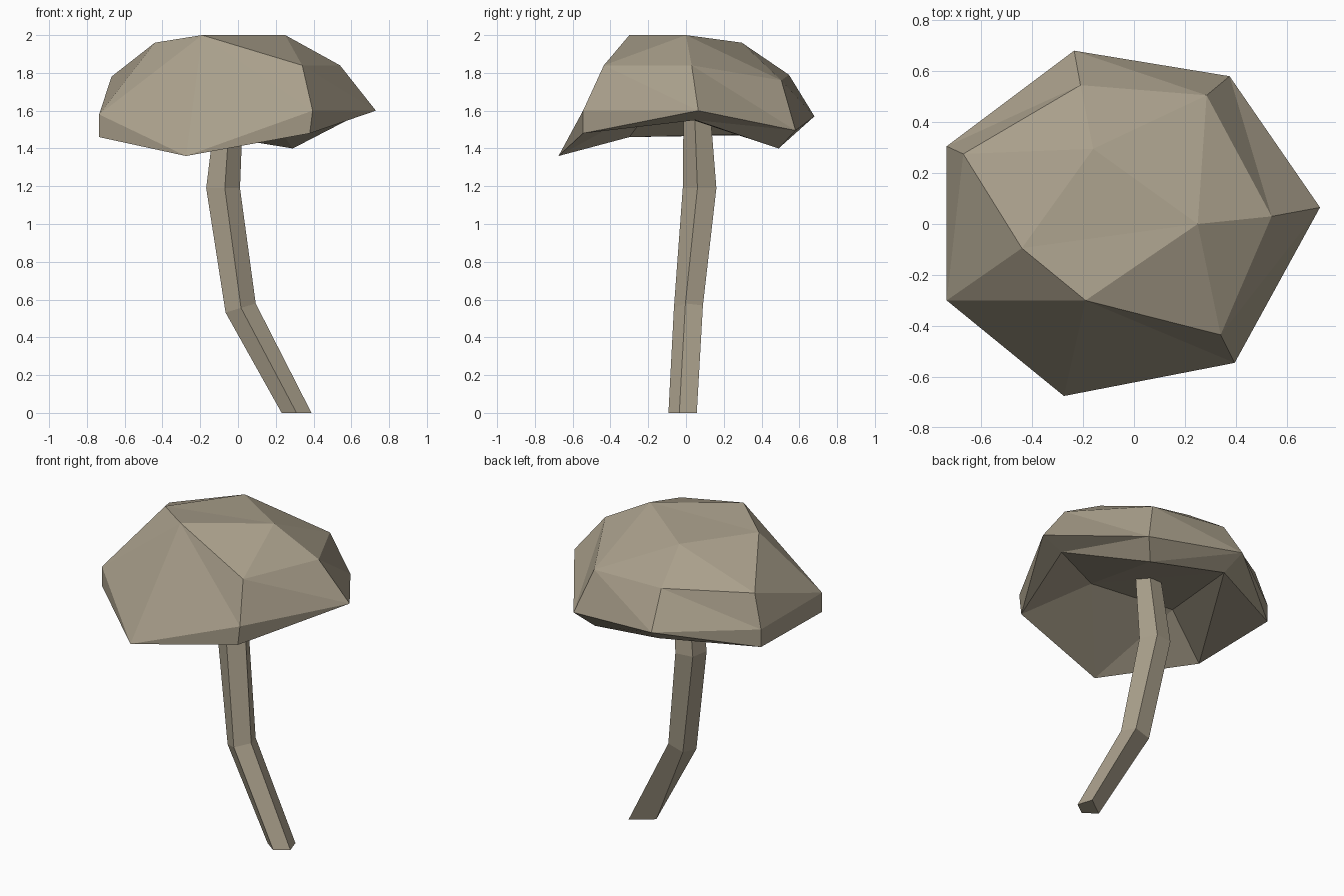
import bpy, bmesh, math

if "Cube" in bpy.data.objects:
    bpy.data.objects.remove(bpy.data.objects["Cube"])

mat = bpy.data.materials.new("mushroom tan")
mat.diffuse_color = (0.40, 0.35, 0.26, 1)
mat.use_nodes = True
mat.node_tree.nodes["Principled BSDF"].inputs["Base Color"].default_value = mat.diffuse_color


def finish(name, bm):
    """Weld, orient and add as a flat shaded object."""
    bmesh.ops.remove_doubles(bm, verts=bm.verts, dist=0.001)
    bmesh.ops.recalc_face_normals(bm, faces=bm.faces)
    me = bpy.data.meshes.new(name)
    bm.to_mesh(me)
    bm.free()
    me.materials.append(mat)
    ob = bpy.data.objects.new(name, me)
    bpy.context.collection.objects.link(ob)


# Cap: irregular seven-sided rings, clockwise from the back
shoulder = [(-.21, .545, 1.79), (.285, .505, 1.76), (.54, .03, 1.84), (.34, -.435, 1.84),
            (-.19, -.30, 2), (-.44, -.095, 1.96), (-.67, .275, 1.78)]
rim = [(-.235, .68, 1.57), (.375, .58, 1.495), (.73, .065, 1.60), (.395, -.545, 1.60),
       (-.275, -.675, 1.36), (-.735, -.30, 1.58), (-.735, .305, 1.58)]
lip = [(-.20, .56, 1.48), (.29, .49, 1.40), (.58, .05, 1.55), (.38, -.545, 1.48),
       (-.275, -.675, 1.36), (-.735, -.30, 1.46), (-.735, .305, 1.47)]

bm = bmesh.new()
U, O, L = ([bm.verts.new(p) for p in ring] for ring in (shoulder, rim, lip))
O[4] = L[4]                                   # front point has no lip thickness
H = bm.verts.new((-.16, .295, 1.96))
I = bm.verts.new((.25, 0, 2))
P, Q = (bm.verts.new(p) for p in ((.12, -.235, 1.64), (-.425, -.165, 1.64)))


def face(*vs):
    vs = list(dict.fromkeys(vs))
    if len(vs) > 2:
        bm.faces.new(vs)


for i in range(7):
    j = (i + 1) % 7
    # side wall
    if i == 4:
        face(O[i], O[j], U[i])
        face(O[j], U[j], U[i])
    else:
        face(O[i], O[j], U[j])
        face(O[i], U[j], U[i])
    # lip edge
    if i == 6:
        face(O[i], L[i], O[j])
        face(L[i], L[j], O[j])
    else:
        face(O[i], L[i], L[j])
        face(O[i], L[j], O[j])
# hollow underside
for i in range(4):
    face(L[i], L[i + 1], P)
face(L[4], Q, P)
face(L[4], L[5], Q)
face(L[5], L[0], Q)
face(L[5], L[6], L[0])
face(L[0], P, Q)
# crown
for i in (0, 5, 6):
    face(H, U[i], U[(i + 1) % 7])
for i in (1, 2, 3, 4):
    face(I, U[i], U[i + 1])
face(I, H, U[1])
face(I, U[5], H)
finish("cap", bm)

# Stem: bent five-sided tube; (x, y, z, radius, tilt, turn)
bm = bmesh.new()
rings = []
for x, y, z, r, tilt, turn in ((.31, -.01, 0, .083, 0, 0), (.013, .02, .555, .084, .3, 2),
                               (-.083, .077, 1.19, .095, 0, 8), (-.045, .062, 1.63, .075, 0, 4)):
    ring = []
    for k in range(5):
        a = math.radians(72 * k - 90 + turn)
        dx, dy = r * math.cos(a), r * math.sin(a)
        ring.append(bm.verts.new((x + dx, y + dy, z + tilt * dx)))
    rings.append(ring)
for a, b in zip(rings, rings[1:]):
    for k in range(5):
        n = (k + 1) % 5
        bm.faces.new((a[k], a[n], b[n], b[k]))
bm.faces.new(rings[0])
bm.faces.new(rings[-1])
rings[0][3].co = rings[0][4].co               # foot narrows to four sides
finish("stem", bm)
